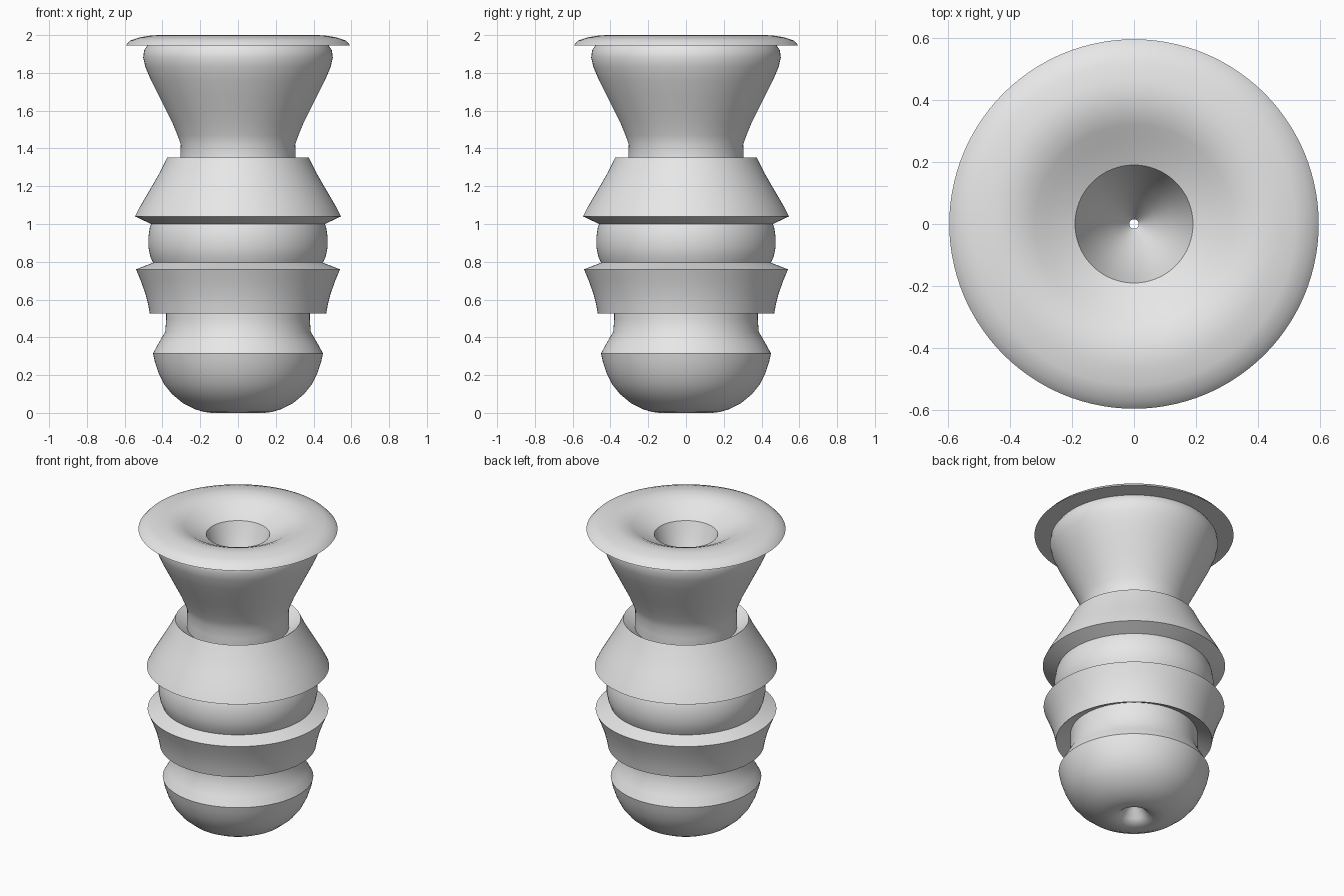
import bpy, bmesh, math

SEGMENTS = 112

clay = bpy.data.materials.new("light grey")
clay.diffuse_color = (0.8, 0.8, 0.8, 1)


def lathe(name, profile):
    """Spin an (r, z) profile, listed from bottom to top, around the z axis."""
    bm = bmesh.new()
    rings = []
    for r, z in profile:
        rings.append([bm.verts.new((r * math.cos(2 * math.pi * k / SEGMENTS),
                                    r * math.sin(2 * math.pi * k / SEGMENTS), z))
                      for k in range(SEGMENTS)])
    for low, high in zip(rings, rings[1:]):
        for k in range(SEGMENTS):
            n = (k + 1) % SEGMENTS
            bm.faces.new((low[k], low[n], high[n], high[k]))
    mesh = bpy.data.meshes.new(name)
    bm.to_mesh(mesh)
    bm.free()
    mesh.materials.append(clay)
    obj = bpy.data.objects.new(name, mesh)
    bpy.context.collection.objects.link(obj)
    bpy.ops.object.select_all(action='DESELECT')
    obj.select_set(True)
    bpy.context.view_layer.objects.active = obj
    bpy.ops.object.shade_smooth_by_angle(angle=math.radians(32))
    return obj


# Rounded foot with a dimple underneath
lathe("foot", [(0.015, 0.10), (0.05, 0.07), (0.075, 0.03), (0.10, 0.01), (0.14, 0.0),
               (0.18, 0.005), (0.23, 0.02), (0.29, 0.05), (0.35, 0.10), (0.39, 0.15),
               (0.42, 0.21), (0.44, 0.27), (0.45, 0.315), (0.42, 0.37), (0.385, 0.43),
               (0.38, 0.50), (0.38, 0.57)])

# Flared lower collar, hollow underneath
lathe("lower_collar", [(0.38, 0.57), (0.467, 0.525), (0.475, 0.57), (0.49, 0.63),
                       (0.515, 0.70), (0.54, 0.76), (0.45, 0.795)])

# Bulging middle band
lathe("middle_band", [(0.45, 0.795), (0.465, 0.83), (0.475, 0.88), (0.475, 0.93),
                      (0.467, 0.98), (0.46, 1.00)])

# Domed upper collar, its top sinking in around the neck
lathe("upper_collar", [(0.46, 1.00), (0.545, 1.04), (0.52, 1.09), (0.485, 1.15),
                       (0.45, 1.21), (0.41, 1.28), (0.375, 1.352), (0.305, 1.30)])

# Trumpet-shaped neck
lathe("neck", [(0.305, 1.30), (0.305, 1.36), (0.303, 1.42), (0.32, 1.47), (0.345, 1.53),
               (0.38, 1.60), (0.42, 1.68), (0.46, 1.76), (0.49, 1.83), (0.502, 1.88),
               (0.497, 1.92), (0.48, 1.945)])

# Wide lip falling into the funnel mouth
lathe("lip_and_mouth", [(0.48, 1.945), (0.595, 1.945), (0.57, 1.972), (0.52, 1.988),
                        (0.46, 1.998), (0.42, 2.0), (0.37, 1.992), (0.32, 1.972),
                        (0.28, 1.948), (0.19, 1.91), (0.165, 1.84), (0.12, 1.74),
                        (0.07, 1.66), (0.015, 1.58)])
